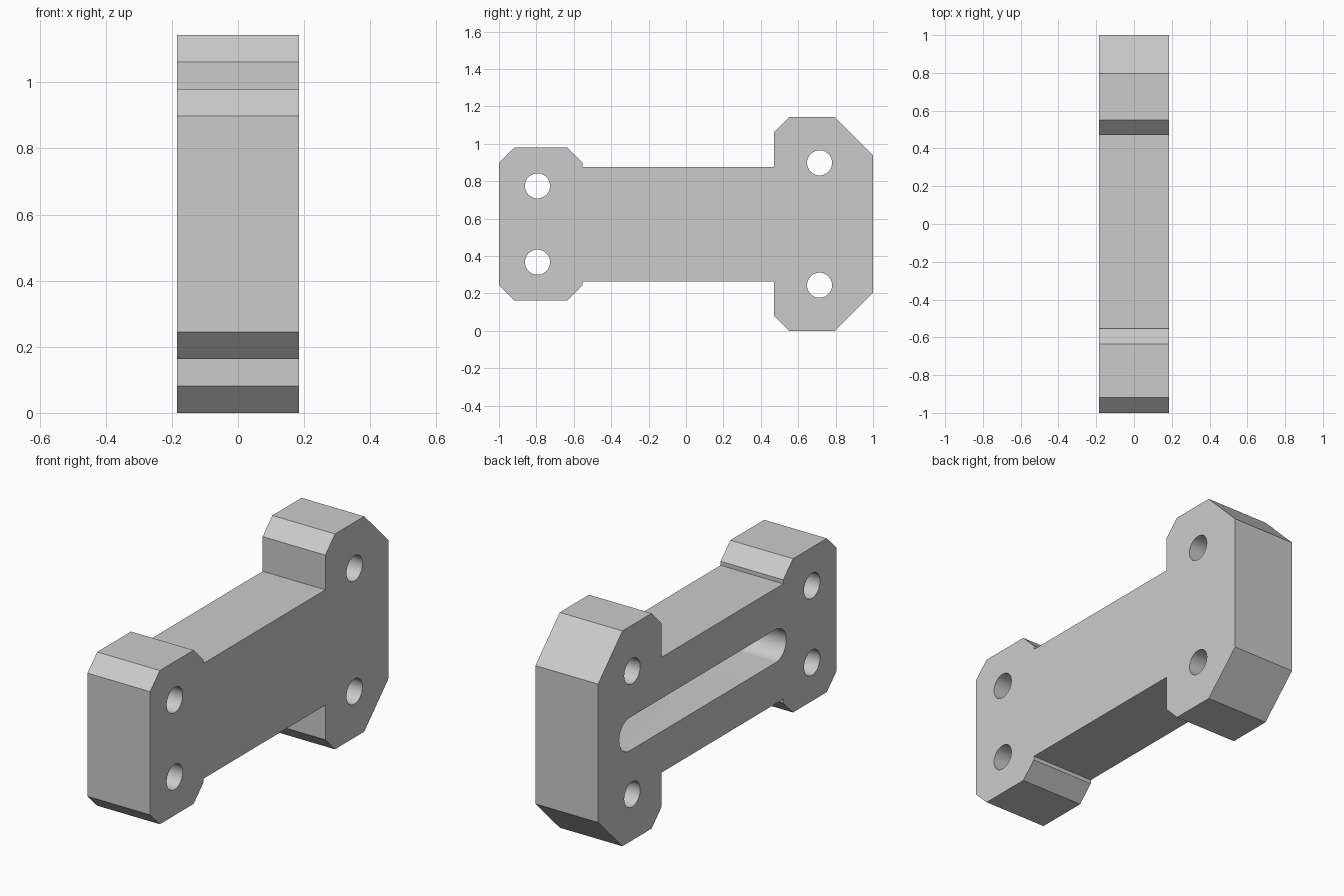
import bpy
import bmesh
from math import cos, sin, pi, radians

cube = bpy.data.objects.get("Cube")
if cube:
    bpy.data.objects.remove(cube, do_unlink=True)

HALF = 0.184        # half thickness along x
MID = 0.5714        # height of the symmetry line
SLOT_DEPTH = 0.286

grey = bpy.data.materials.new("light_grey")
grey.use_nodes = True
colour = (0.6, 0.6, 0.6, 1)
grey.diffuse_color = colour
grey.node_tree.nodes["Principled BSDF"].inputs["Base Color"].default_value = colour


def prism(name, outline, x0, x1):
    """Extrude a (y, z) outline from x0 to x1."""
    bm = bmesh.new()
    face = bm.faces.new([bm.verts.new((x0, y, z)) for y, z in outline])
    new = bmesh.ops.extrude_face_region(bm, geom=[face])["geom"]
    verts = [v for v in new if isinstance(v, bmesh.types.BMVert)]
    bmesh.ops.translate(bm, verts=verts, vec=(x1 - x0, 0, 0))
    bmesh.ops.recalc_face_normals(bm, faces=bm.faces[:])
    mesh = bpy.data.meshes.new(name)
    bm.to_mesh(mesh)
    bm.free()
    mesh.materials.append(grey)
    obj = bpy.data.objects.new(name, mesh)
    bpy.context.collection.objects.link(obj)
    return obj


def slot_outline(y0, y1, z, r, steps=24):
    """Stadium outline; a circle when y0 equals y1."""
    pts = []
    for centre, start in ((y1, -pi / 2), (y0, pi / 2)):
        count = steps if y0 == y1 else steps + 1
        for i in range(count):
            a = start + pi * i / steps
            pts.append((centre + r * cos(a), z + r * sin(a)))
    return pts


# Upper half of the side profile (y, height above the midline), mirrored below
upper = [(-1, 0.327), (-0.918, 0.408), (-0.635, 0.408), (-0.553, 0.327),
         (-0.553, 0.306), (0.47, 0.306), (0.47, 0.49), (0.551, MID),
         (0.796, MID), (1, 0.367)]
outline = [(y, MID + h) for y, h in upper] + [(y, MID - h) for y, h in reversed(upper)]
bracket = prism("bracket_body", outline, -HALF, HALF)

# Four through holes and a blind slot in the right side
cutters = []
for y, h in ((-0.794, 0.204), (0.714, 0.327)):
    for side in (-1, 1):
        hole = slot_outline(y, y, MID + side * h, 0.067)
        cutters.append(prism("bolt_hole_cutter", hole, -HALF - 0.1, HALF + 0.1))
slot = slot_outline(-0.49, 0.735, MID, 0.088)
cutters.append(prism("slot_cutter", slot, -HALF - 0.1, -HALF + SLOT_DEPTH))

bpy.ops.object.select_all(action="DESELECT")
bracket.select_set(True)
bpy.context.view_layer.objects.active = bracket
for cutter in cutters:
    cutter.hide_render = True
    cut = bracket.modifiers.new("cut", "BOOLEAN")
    cut.operation = "DIFFERENCE"
    cut.solver = "EXACT"
    cut.object = cutter
    bpy.ops.object.modifier_apply(modifier=cut.name)
    bpy.data.objects.remove(cutter, do_unlink=True)

bpy.ops.object.shade_smooth_by_angle(angle=radians(30))
